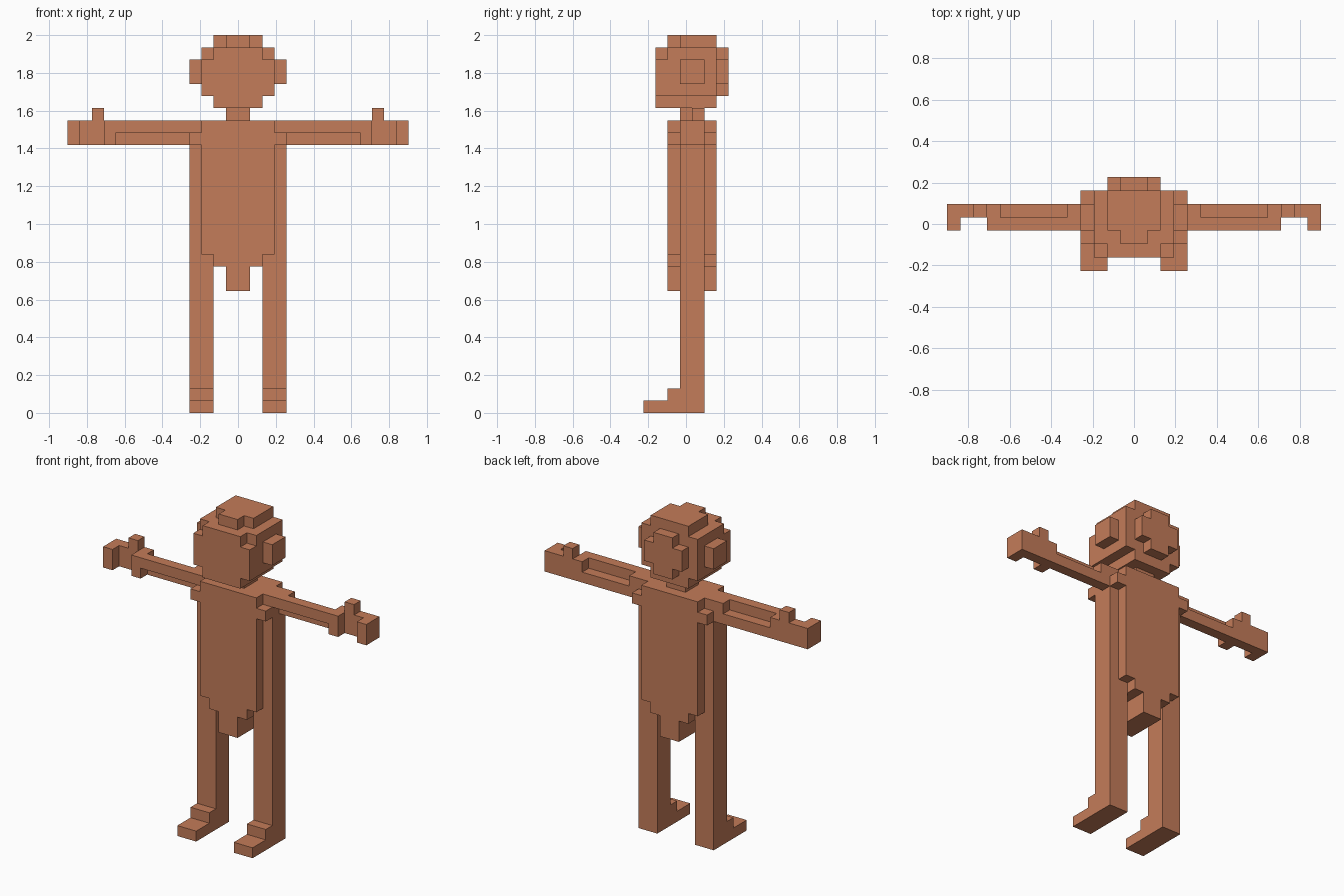
import bpy
import bmesh
from mathutils import Vector

cube = bpy.data.objects.get("Cube")
if cube:
    bpy.data.objects.remove(cube, do_unlink=True)

U = 2 / 31  # one block; the figure is 31 blocks tall

clay = bpy.data.materials.new("clay_orange")
clay.use_nodes = True
COLOUR = (0.55, 0.20, 0.10, 1)
clay.diffuse_color = COLOUR
bsdf = clay.node_tree.nodes["Principled BSDF"]
bsdf.inputs["Base Color"].default_value = COLOUR
bsdf.inputs["Roughness"].default_value = 0.9


def block_part(name, boxes, cuts=(), side=1):
    """Skin a union of block boxes (x0, x1, y0, y1, z0, z1), minus cuts; side=-1 mirrors x."""
    def cells(box):
        x0, x1, y0, y1, z0, z1 = box
        if side < 0:
            x0, x1 = -x1, -x0
        return {(x, y, z) for x in range(x0, x1) for y in range(y0, y1) for z in range(z0, z1)}

    solid = set().union(*map(cells, boxes)) - set().union(*map(cells, cuts))
    bm = bmesh.new()
    for cell in solid:
        for axis in range(3):
            for sign in (-1, 1):
                near = list(cell)
                near[axis] += sign
                if tuple(near) in solid:
                    continue
                # One outward-facing square on each exposed side of a block
                n, a, b = Vector(), Vector(), Vector()
                n[axis] = sign
                a[(axis + 1) % 3] = 1
                b[(axis + 2) % 3] = sign
                c = Vector(cell) + Vector((0.5, 0.5 - 3.5, 0.5)) + n / 2
                corners = (c - (a + b) / 2, c + (a - b) / 2, c + (a + b) / 2, c - (a - b) / 2)
                bm.faces.new([bm.verts.new(p * U) for p in corners])
    bmesh.ops.remove_doubles(bm, verts=bm.verts[:], dist=U / 100)
    bmesh.ops.dissolve_limit(bm, angle_limit=0.01, verts=bm.verts[:], edges=bm.edges[:])
    mesh = bpy.data.meshes.new(name)
    bm.to_mesh(mesh)
    bm.free()
    mesh.materials.append(clay)
    obj = bpy.data.objects.new(name, mesh)
    bpy.context.collection.objects.link(obj)
    return obj


# Head: rounded block skull with a stepped crown and a plus-shaped bump at the back
block_part("head", [
    (-2, 2, 1, 6, 25, 26),
    (-3, 3, 1, 6, 26, 29),
    (-3, 3, 2, 6, 29, 30),
    (-2, 2, 1, 2, 29, 30),
    (-2, 2, 3, 6, 30, 31),
    (-1, 1, 2, 3, 30, 31),
    (-1, 1, 6, 7, 26, 30),
    (-2, 2, 6, 7, 27, 29),
])
block_part("neck", [(-1, 1, 3, 5, 24, 25)])

# Torso: tapers in steps to the hips, with shoulder nubs front and back
block_part("torso", [
    (-3, 3, 2, 6, 13, 24),
    (-2, 2, 2, 6, 12, 13),
    (-1, 1, 2, 6, 10, 12),
    (-4, 4, 2, 6, 22, 23),
], cuts=[
    # Room for the legs and arms
    (2, 4, 3, 5, 10, 22), (-4, -2, 3, 5, 10, 22),
    (3, 4, 3, 5, 22, 24), (-4, -3, 3, 5, 22, 24),
])

for label, side in (("left", 1), ("right", -1)):
    block_part(label + "_ear", [(3, 4, 3, 5, 27, 29)], side=side)

    # Arm, recessed under the front and over the back
    block_part(label + "_arm", [(3, 10, 3, 5, 22, 24)],
               cuts=[(4, 10, 3, 4, 22, 23), (5, 10, 4, 5, 23, 24)], side=side)

    # Hand: wrist, palm, raised thumb and curled fingertips
    block_part(label + "_hand", [
        (10, 11, 3, 5, 22, 24),
        (11, 13, 4, 5, 22, 24),
        (11, 12, 4, 5, 24, 25),
        (13, 14, 3, 5, 22, 24),
    ], side=side)

    # Leg and stepped foot
    block_part(label + "_leg", [(2, 4, 3, 5, 2, 22)], side=side)
    block_part(label + "_foot", [(2, 4, 0, 5, 0, 1), (2, 4, 2, 5, 1, 2)], side=side)
